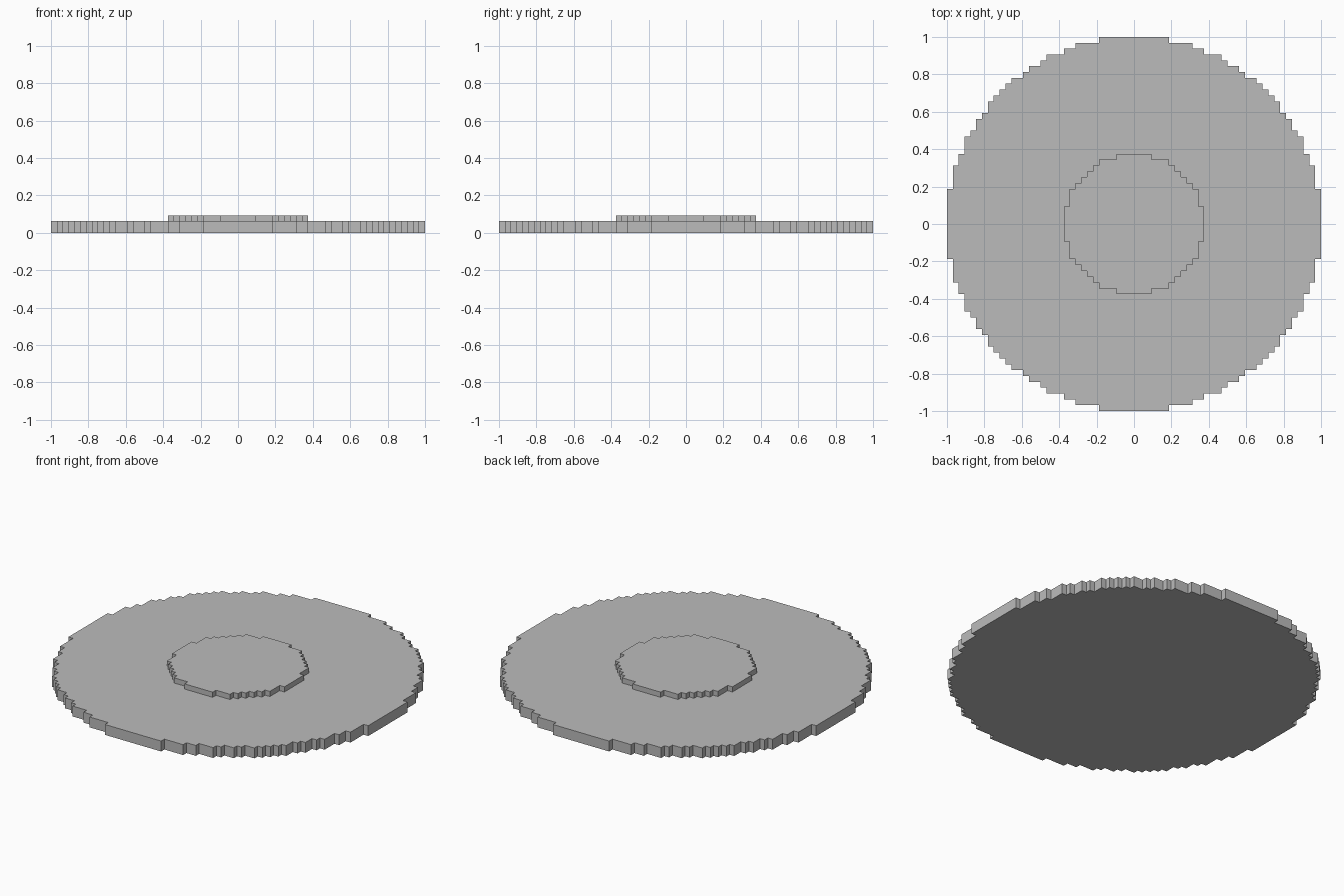
import bpy
import bmesh
import math
from mathutils import Vector

cube = bpy.data.objects.get("Cube")
if cube:
    bpy.data.objects.remove(cube, do_unlink=True)

UNIT = 1 / 32          # one block
RIM_R, GROOVE_OUT, GROOVE_IN, HUB_R = 32, 27, 22, 12   # radii in blocks


def material(name, value):
    mat = bpy.data.materials.new(name)
    mat.use_nodes = True
    color = (value, value, value, 1)
    mat.diffuse_color = color
    mat.node_tree.nodes["Principled BSDF"].inputs["Base Color"].default_value = color
    return mat


def raise_faces(bm, faces, blocks):
    """Extrude a region of faces straight up (or down) by whole blocks."""
    out = bmesh.ops.extrude_face_region(bm, geom=faces)["geom"]
    verts = [g for g in out if isinstance(g, bmesh.types.BMVert)]
    bmesh.ops.translate(bm, verts=verts, vec=Vector((0, 0, blocks * UNIT)))


def top_band(bm, inner, outer):
    """Top faces whose block centre lies between two radii."""
    top = max(v.co.z for v in bm.verts) - UNIT / 2
    return [f for f in bm.faces
            if f.calc_center_median().z > top
            and inner * UNIT < f.calc_center_median().xy.length <= outer * UNIT]


# Plan of square blocks, trimmed to a stepped circle
bm = bmesh.new()
bmesh.ops.create_grid(bm, x_segments=2 * RIM_R, y_segments=2 * RIM_R, size=1)
outside = [f for f in bm.faces if f.calc_center_median().length > 1]
bmesh.ops.delete(bm, geom=outside, context='FACES')

# Plate thickness, sunken ring groove, raised centre
raise_faces(bm, bm.faces[:], 2)
groove = top_band(bm, GROOVE_IN, GROOVE_OUT)
hub = top_band(bm, 0, HUB_R)
raise_faces(bm, groove, -1)
raise_faces(bm, hub, 1)

# Merge flat areas into large faces
bmesh.ops.recalc_face_normals(bm, faces=bm.faces[:])
bmesh.ops.dissolve_limit(bm, angle_limit=math.radians(1),
                         verts=bm.verts[:], edges=bm.edges[:])
bmesh.ops.triangulate(bm, faces=[f for f in bm.faces if len(f.verts) > 4])

mesh = bpy.data.meshes.new("stepped_disc")
bm.to_mesh(mesh)
bm.free()
mesh.materials.append(material("plain_grey", 0.5))
disc = bpy.data.objects.new("stepped_disc", mesh)
bpy.context.collection.objects.link(disc)
